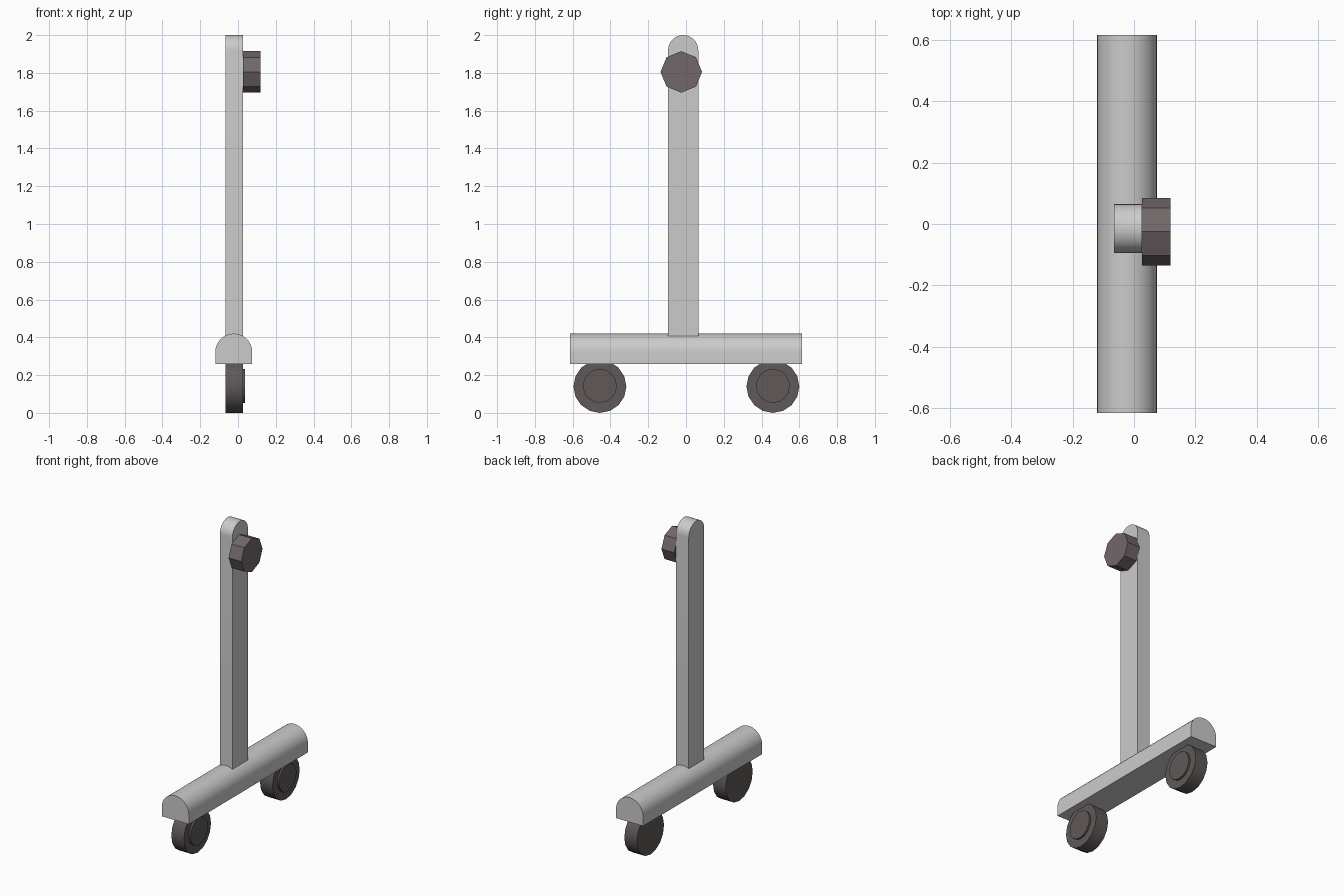
import bpy, bmesh
from math import pi, cos, sin, radians

if "Cube" in bpy.data.objects:
    bpy.data.objects.remove(bpy.data.objects["Cube"])


def prism(name, profile, to3d, depth, smooth=True):
    """Extrude a closed 2D profile between two depths; to3d maps (u, v, d) to a point."""
    bm = bmesh.new()
    rings = [[bm.verts.new(to3d(u, v, d)) for u, v in profile] for d in depth]
    n = len(profile)
    bm.faces.new(rings[0])
    bm.faces.new(rings[1])
    for i in range(n):
        j = (i + 1) % n
        bm.faces.new((rings[0][i], rings[0][j], rings[1][j], rings[1][i]))
    bmesh.ops.recalc_face_normals(bm, faces=bm.faces)
    mesh = bpy.data.meshes.new(name)
    bm.to_mesh(mesh)
    bm.free()
    ob = bpy.data.objects.new(name, mesh)
    bpy.context.collection.objects.link(ob)
    if smooth:
        bpy.ops.object.select_all(action='DESELECT')
        ob.select_set(True)
        bpy.context.view_layer.objects.active = ob
        bpy.ops.object.shade_smooth_by_angle(angle=radians(35))
    return ob


def arch(cu, r, bottom, top, steps=16):
    """Flat-bottomed profile with a half-round top."""
    arc = [(cu + r * cos(pi * i / steps), top - r + r * sin(pi * i / steps))
           for i in range(steps + 1)]
    return [(cu + r, bottom)] + arc + [(cu - r, bottom)]


def circle(cu, cv, r, sides):
    return [(cu + r * cos(2 * pi * i / sides), cv + r * sin(2 * pi * i / sides))
            for i in range(sides)]


def along_x(u, v, d):
    return (d, u, v)


def along_y(u, v, d):
    return (u, d, v)


def colour(name, rgb):
    mat = bpy.data.materials.new(name)
    mat.diffuse_color = (*rgb, 1)
    mat.use_nodes = True
    mat.node_tree.nodes["Principled BSDF"].inputs["Base Color"].default_value = mat.diffuse_color
    return mat


dark = colour("dark_rubber", (0.115, 0.10, 0.098))
knob_mat = colour("knob_plastic", (0.165, 0.135, 0.14))

# Base rail and upright post
prism("base_rail", arch(-0.0225, 0.0975, 0.26, 0.42), along_y, (-0.615, 0.615))
prism("upright_post", arch(-0.015, 0.08, 0.36, 2.0), along_x, (-0.065, 0.026))

# Octagonal clamp knob
knob = prism("clamp_knob", circle(-0.025, 1.805, 0.11, 8), along_x, (0.026, 0.118), False)
knob.data.materials.append(knob_mat)

# Caster wheels with raised hubs on the right side
for label, y in (("front", -0.456), ("back", 0.46)):
    wheel = prism(label + "_wheel", circle(y, 0.14, 0.14, 16), along_x, (-0.065, 0.026))
    hub = prism(label + "_hub", circle(y, 0.143, 0.09, 16), along_x, (0.026, 0.038))
    for ob in (wheel, hub):
        ob.data.materials.append(dark)
